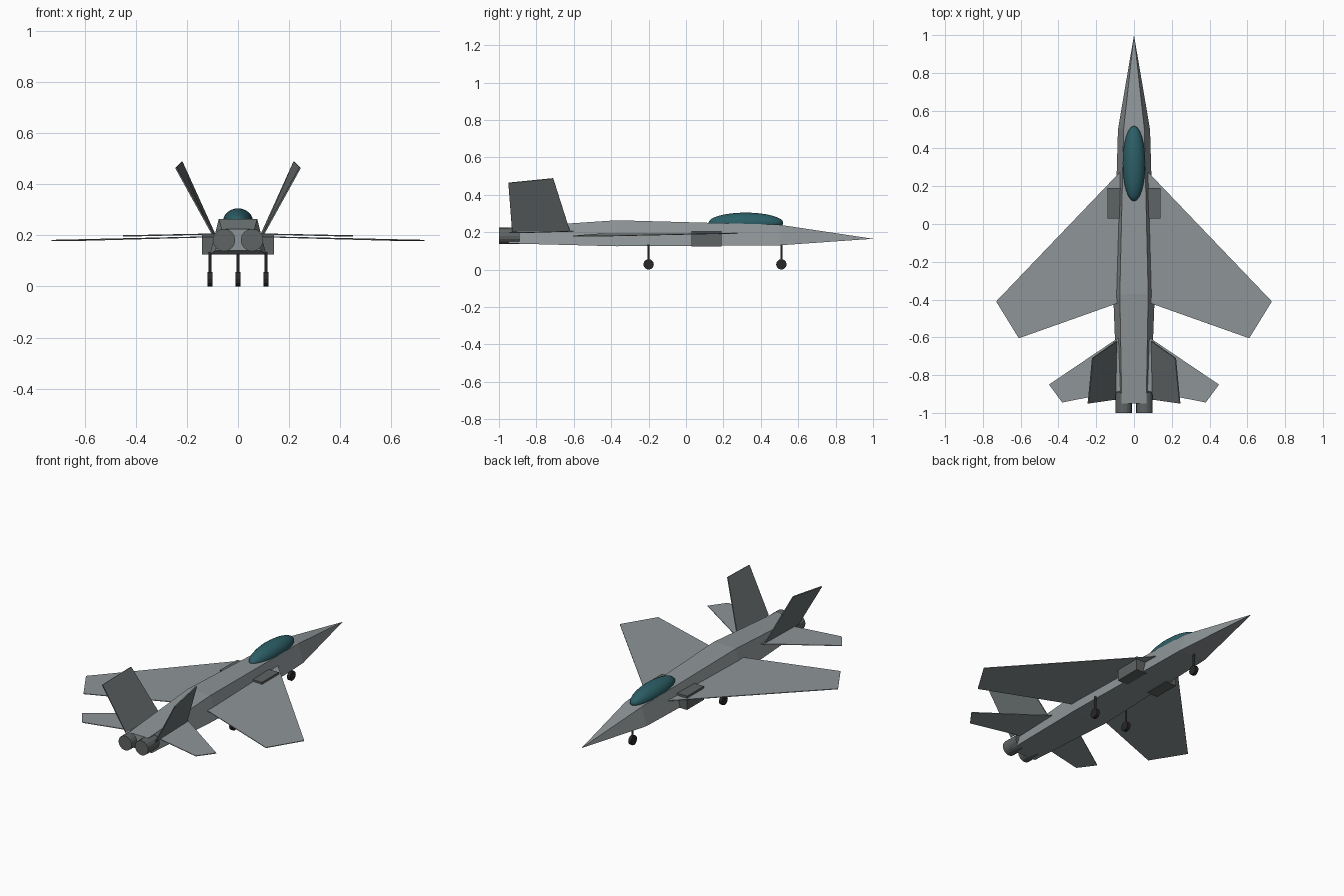
import bpy, bmesh, math
from mathutils import Vector, Matrix

if "Cube" in bpy.data.objects:
    bpy.data.objects.remove(bpy.data.objects["Cube"])


def material(name, rgb):
    m = bpy.data.materials.new(name)
    m.diffuse_color = (*rgb, 1)
    m.use_nodes = True
    m.node_tree.nodes["Principled BSDF"].inputs["Base Color"].default_value = m.diffuse_color
    return m


BODY = material("body_grey", (0.27, 0.30, 0.31))
FIN = material("fin_grey", (0.15, 0.17, 0.175))
DARK = material("dark_grey", (0.115, 0.125, 0.125))
GLASS = material("canopy_teal", (0.025, 0.115, 0.135))
STRUT = material("strut_grey", (0.06, 0.06, 0.06))
TYRE = material("tyre_black", (0.02, 0.02, 0.02))


def finish(name, bm, mat):
    bmesh.ops.recalc_face_normals(bm, faces=bm.faces)
    me = bpy.data.meshes.new(name)
    bm.to_mesh(me)
    bm.free()
    me.materials.append(mat)
    ob = bpy.data.objects.new(name, me)
    bpy.context.collection.objects.link(ob)
    return ob


def box(name, center, size, mat):
    bm = bmesh.new()
    bmesh.ops.create_cube(bm, size=1, matrix=Matrix.Translation(center) @ Matrix.Diagonal((*size, 1)))
    return finish(name, bm, mat)


def cylinder(name, center, r, length, axis, sides, mat, r2=None):
    bm = bmesh.new()
    rot = Vector((0, 0, 1)).rotation_difference(Vector(axis)).to_matrix().to_4x4()
    bmesh.ops.create_cone(bm, cap_ends=True, segments=sides, radius1=r, radius2=r if r2 is None else r2,
                          depth=length, matrix=Matrix.Translation(center) @ rot)
    return finish(name, bm, mat)


def panel(name, points, side, mat, thick=0.004):
    """Thin flat plate through the given outline, mirrored by side."""
    pts = [Vector((x * side, y, z)) for x, y, z in points]
    n = (pts[2] - pts[0]).cross(pts[3] - pts[1]).normalized() * thick / 2
    bm = bmesh.new()
    top = [bm.verts.new(p + n) for p in pts]
    low = [bm.verts.new(p - n) for p in pts]
    bm.faces.new(top)
    bm.faces.new(low[::-1])
    for i in range(len(pts)):
        j = (i + 1) % len(pts)
        bm.faces.new((top[i], low[i], low[j], top[j]))
    return finish(name, bm, mat)


# Fuselage: trapezoid sections (y, bottom z, top z, bottom half width, top half width)
bm = bmesh.new()
rings = []
for y, zb, zt, wb, wt in ((0.5, 0.13, 0.24, 0.085, 0.055),
                          (-0.37, 0.125, 0.264, 0.11, 0.075),
                          (-0.95, 0.14, 0.225, 0.088, 0.065)):
    rings.append([bm.verts.new(p) for p in ((-wb, y, zb), (wb, y, zb), (wt, y, zt), (-wt, y, zt))])
nose = bm.verts.new((0, 1, 0.165))
for i in range(4):
    j = (i + 1) % 4
    bm.faces.new((nose, rings[0][i], rings[0][j]))
    for a, b in zip(rings, rings[1:]):
        bm.faces.new((a[i], b[i], b[j], a[j]))
bm.faces.new(rings[-1])
finish("fuselage", bm, BODY)

# Canopy
bm = bmesh.new()
bmesh.ops.create_uvsphere(bm, u_segments=24, v_segments=16, radius=1,
                          matrix=Matrix.Translation((0, 0.32, 0.25)) @ Matrix.Diagonal((0.06, 0.2, 0.055, 1)))
for f in bm.faces:
    f.smooth = True
finish("canopy", bm, GLASS)

# Mirrored parts
for side, label in ((-1, "left"), (1, "right")):
    panel(label + "_wing", ((0.06, 0.29, 0.195), (0.73, -0.41, 0.18),
                            (0.61, -0.605, 0.18), (0.06, -0.41, 0.195)), side, BODY)
    panel(label + "_tailplane", ((0.05, -0.58, 0.206), (0.45, -0.85, 0.198),
                                 (0.38, -0.945, 0.198), (0.05, -0.88, 0.206)), side, BODY)
    panel(label + "_tail_fin", ((0.092, -0.62, 0.205), (0.22, -0.71, 0.488),
                                (0.243, -0.95, 0.464), (0.1, -0.93, 0.205)), side, FIN, 0.006)
    box(label + "_air_intake", (0.105 * side, 0.11, 0.166), (0.07, 0.16, 0.083), DARK)
    cylinder(label + "_exhaust_nozzle", (0.055 * side, -0.945, 0.181), 0.044, 0.11, (0, 1, 0), 16, DARK)

# Landing gear
for name, x, y in (("nose", 0, 0.51), ("left_main", -0.11, -0.2), ("right_main", 0.11, -0.2)):
    cylinder(name + "_gear_strut", (x, y, 0.08), 0.006, 0.11, (0, 0, 1), 8, STRUT)
    cylinder(name + "_wheel", (x, y, 0.028), 0.028, 0.02, (1, 0, 0), 12, TYRE)
